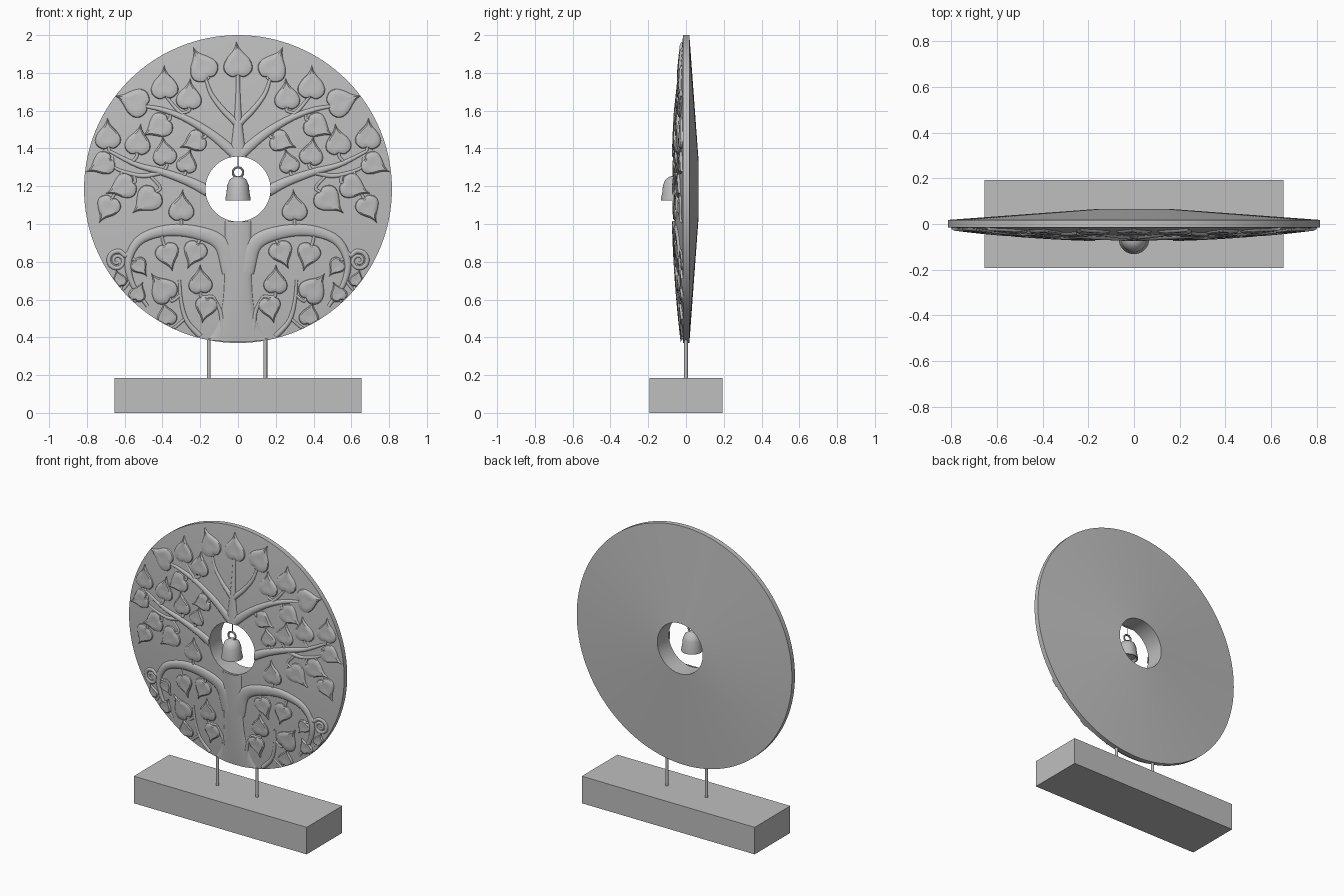
import bpy, bmesh
from math import sin, cos, pi, radians, hypot
from mathutils import Vector, Matrix

cube = bpy.data.objects.get("Cube")
if cube:
    bpy.data.objects.remove(cube, do_unlink=True)

stone = bpy.data.materials.new("stone grey")
stone.use_nodes = True
stone.diffuse_color = (0.52, 0.52, 0.52, 1)
stone.node_tree.nodes["Principled BSDF"].inputs["Base Color"].default_value = stone.diffuse_color

RADIUS, HOLE, CENTRE_Z = 0.815, 0.172, 1.185
BELL_Y = -0.065


def finish(name, bm, smooth=True, recalc=True):
    if recalc:
        bmesh.ops.recalc_face_normals(bm, faces=bm.faces[:])
    mesh = bpy.data.meshes.new(name)
    bm.to_mesh(mesh)
    bm.free()
    mesh.materials.append(stone)
    obj = bpy.data.objects.new(name, mesh)
    bpy.context.collection.objects.link(obj)
    if smooth:
        bpy.ops.object.select_all(action="DESELECT")
        obj.select_set(True)
        bpy.context.view_layer.objects.active = obj
        bpy.ops.object.shade_smooth_by_angle(angle=radians(35))
    return obj


def lathe(name, points, axis, steps, closed=False, location=(0, 0, 0)):
    """Spin a profile of 3D points round an axis through the origin."""
    bm = bmesh.new()
    verts = [bm.verts.new(p) for p in points]
    edges = [bm.edges.new(pair) for pair in zip(verts, verts[1:])]
    if closed:
        edges.append(bm.edges.new((verts[-1], verts[0])))
    bmesh.ops.spin(bm, geom=verts + edges, cent=(0, 0, 0), axis=axis,
                   angle=2 * pi, steps=steps, use_merge=True)
    bmesh.ops.remove_doubles(bm, verts=bm.verts[:], dist=1e-5)
    bm.transform(Matrix.Translation(location))
    return finish(name, bm)


def rod(name, x, y, low, high, radius):
    bm = bmesh.new()
    bmesh.ops.create_cone(bm, cap_ends=True, segments=20, radius1=radius,
                          radius2=radius, depth=high - low)
    bm.transform(Matrix.Translation((x, y, (low + high) / 2)))
    return finish(name, bm)


def dome(r):
    """Depth of the curved front face at a distance from the disc centre."""
    return -0.015 - 0.049 * (1 - (r / RADIUS) ** 2)


def on_disc(u, v, h):
    """Place a point (in hundredths) on the front face, raised by h."""
    u, v = u / 100, v / 100
    r = max(hypot(u, v), 1e-6)
    k = min(max(r, HOLE + 0.001), RADIUS - 0.004) / r
    return (u * k, dome(r * k) - h, CENTRE_Z + v * k)


def curve_through(points, n=6):
    """Catmull-Rom curve through 2D points."""
    p = [Vector(q) for q in points]
    p = [2 * p[0] - p[1]] + p + [2 * p[-1] - p[-2]]
    out = []
    for a, b, c, d in zip(p, p[1:], p[2:], p[3:]):
        for i in range(n):
            t = i / n
            out.append(0.5 * (2 * b + (c - a) * t + (2 * a - 5 * b + 4 * c - d) * t * t
                              + (3 * b - a - 3 * c + d) * t ** 3))
    return out + [p[-2]]


def bridge(bm, rows, loop=False):
    for low, high in zip(rows, rows[1:]):
        count = len(low)
        for i in range(count if loop else count - 1):
            j = (i + 1) % count
            bm.faces.new((low[i], low[j], high[j], high[i]))


def add_branch(bm, path, widths, side):
    """Half-round ribbon following a smoothed path on the front face."""
    rows = []
    last = len(path) - 1
    for i, p in enumerate(path):
        along = (path[min(i + 1, last)] - path[max(i - 1, 0)]).normalized()
        across = Vector((-along.y, along.x))
        w = widths(i / last)
        height = min(w * 0.008, 0.014)
        row = []
        for k in range(9):
            a = pi * k / 8
            q = p + across * w * cos(a)
            row.append(bm.verts.new(on_disc(side * q.x, q.y, height * sin(a) - 0.001)))
        rows.append(row)
    bridge(bm, rows)


HALF_LEAF = [(0, 0), (-.05, .18), (.08, .38), (.28, .43), (.5, .33), (.7, .15), (.85, .05), (1, 0)]
outline = curve_through(HALF_LEAF, 4)
outline += [Vector((p.x, -p.y)) for p in outline[-2:0:-1]]


def add_leaf(bm, u, v, angle, size, side):
    """Pillowy heart-shaped leaf with a pointed, bent tip."""
    ca, sa = cos(radians(angle)), sin(radians(angle))
    rows = []
    for scale, h in ((1.06, -.002), (1, .007), (.86, .012), (.5, .012), (.1, .010)):
        row = []
        for p in outline:
            x = (p.x - 0.38) * scale * size
            y = (p.y + 0.1 * max(p.x - 0.5, 0)) * scale * size
            row.append(bm.verts.new(on_disc(side * (u + x * ca - y * sa), v + x * sa + y * ca, h)))
        rows.append(row)
    bridge(bm, rows, loop=True)
    bm.faces.new(rows[-1])


def finish_relief(name, bm):
    bm.normal_update()
    for f in bm.faces:
        if f.normal.y > 0:
            f.normal_flip()
    return finish(name, bm, recalc=False)


# Plinth
bm = bmesh.new()
bmesh.ops.create_cube(bm, size=1)
bm.transform(Matrix.Translation((0, 0, 0.0925)) @ Matrix.Diagonal((1.31, 0.385, 0.185, 1)))
finish("plinth", bm, smooth=False)

# Pins
rod("right_pin", -0.155, 0, 0.18, 0.42, 0.01)
rod("left_pin", 0.145, 0, 0.18, 0.42, 0.01)

# Disc with domed front, conical back and centre hole
radii = [HOLE + (RADIUS - HOLE) * i / 14 for i in range(15)]
profile = [(r, dome(r), 0) for r in radii] + [(RADIUS, 0.018, 0), (HOLE, 0.065, 0)]
lathe("disc", profile, (0, 1, 0), 128, closed=True, location=(0, 0, CENTRE_Z))

# Bell, its ring and string
bell = [(0, 1.255), (.022, 1.251), (.045, 1.234), (.057, 1.205), (.061, 1.165),
        (.067, 1.135), (.067, 1.125), (.06, 1.125), (.05, 1.14), (0, 1.145)]
lathe("bell", [(r, 0, z) for r, z in bell], (0, 0, 1), 40, location=(0, BELL_Y, 0))
ring = [(.027 + .006 * cos(pi * i / 5), .006 * sin(pi * i / 5), 0) for i in range(10)]
lathe("bell_ring", ring, (0, 1, 0), 32, closed=True, location=(0, BELL_Y, 1.273))
rod("bell_string", 0, BELL_Y + 0.003, 1.295, 1.36, 0.003)

# Tree branches: start width, end width, path; repeated on both sides
BRANCHES = [
    (4.5, .9, [(4, -44), (9, -29), (22, -23), (38, -22), (52, -27), (58, -38), (56, -50), (48, -62)]),
    (3, .8, [(16, -1), (26, 4), (40, 9), (54, 13), (68, 20)]),
    (1.4, .7, [(40, 9), (50, 7), (60, 9), (67, 12)]),
    (2.8, .8, [(2, 19), (14, 29), (27, 37), (40, 42), (50, 44)]),
    (1.8, .8, [(1, 35), (8, 42), (14, 50), (17, 58)]),
    (1.2, .7, [(27, 37), (33, 43), (38, 49)]),
    (1.5, .7, [(8, -79), (9, -66), (13, -57)]),
    (1.5, .7, [(20, -78), (27, -70), (30, -60), (31, -48)]),
]
curl = [(64 + (5.5 - t * .3) * cos(2.6 - t * .75), -38 + (5.5 - t * .3) * sin(2.6 - t * .75))
        for t in range(16)]
BRANCHES.append((1.3, .7, [(56, -31)] + curl))

# Leaves: position, tip direction, length
LEAVES = [
    (19, 65, 60, 17), (39, 55, 85, 16), (55, 46, 15, 17), (26, 49, 90, 15),
    (42, 33, -35, 15), (23, 25, -25, 13), (69, 28, 85, 15), (72, 13, -30, 14),
    (53, 25, 95, 15), (39, 19, 80, 14), (27, 14, 100, 12), (61, 1, -25, 15),
    (48, -6, -45, 16), (30, -10, 90, 15), (69, -10, -65, 14), (23, -34, -70, 14),
    (37, -35, -110, 14), (40, -53, 50, 16), (20, -49, 85, 14), (17, -63, -80, 13),
    (38, -67, 75, 12), (53, -55, 110, 10), (63, -48, 70, 9), (52, -41, -130, 10),
]

branches, leaves = bmesh.new(), bmesh.new()
paths = [(w0, w1, curve_through(p)) for w0, w1, p in BRANCHES]
nodes = [q for path in paths for q in path[2]]
for side in (1, -1):
    for w0, w1, path in paths:
        add_branch(branches, path, lambda t: w0 + (w1 - w0) * t, side)
    for u, v, angle, size in LEAVES:
        add_leaf(leaves, u, v, angle, size, side)
        # Stem from the leaf base to the closest branch
        tip = Vector((cos(radians(angle)), sin(radians(angle))))
        base = Vector((u, v)) - tip * size * 0.36
        joint = min(nodes, key=lambda q: (q - base).length)
        bend = base - tip * (joint - base).length * 0.4
        add_branch(branches, curve_through([joint, bend, base]), lambda t: 0.8, side)
add_leaf(leaves, 0, 67, 90, 17, 1)
finish_relief("leaves", leaves)

# Centre stem above the hole and the flared trunk below it
stem = curve_through([(0, 17), (0, 32), (0, 47), (0, 61)])
add_branch(branches, stem, lambda t: 1 + 3.5 * (1 - t) ** 2, 1)
trunk = curve_through([(0, -81), (0, -70), (0, -55), (0, -35), (0, -17)])
add_branch(branches, trunk, lambda t: 7 + 10 * (1 - t) ** 4, 1)
finish_relief("tree_branches", branches)
